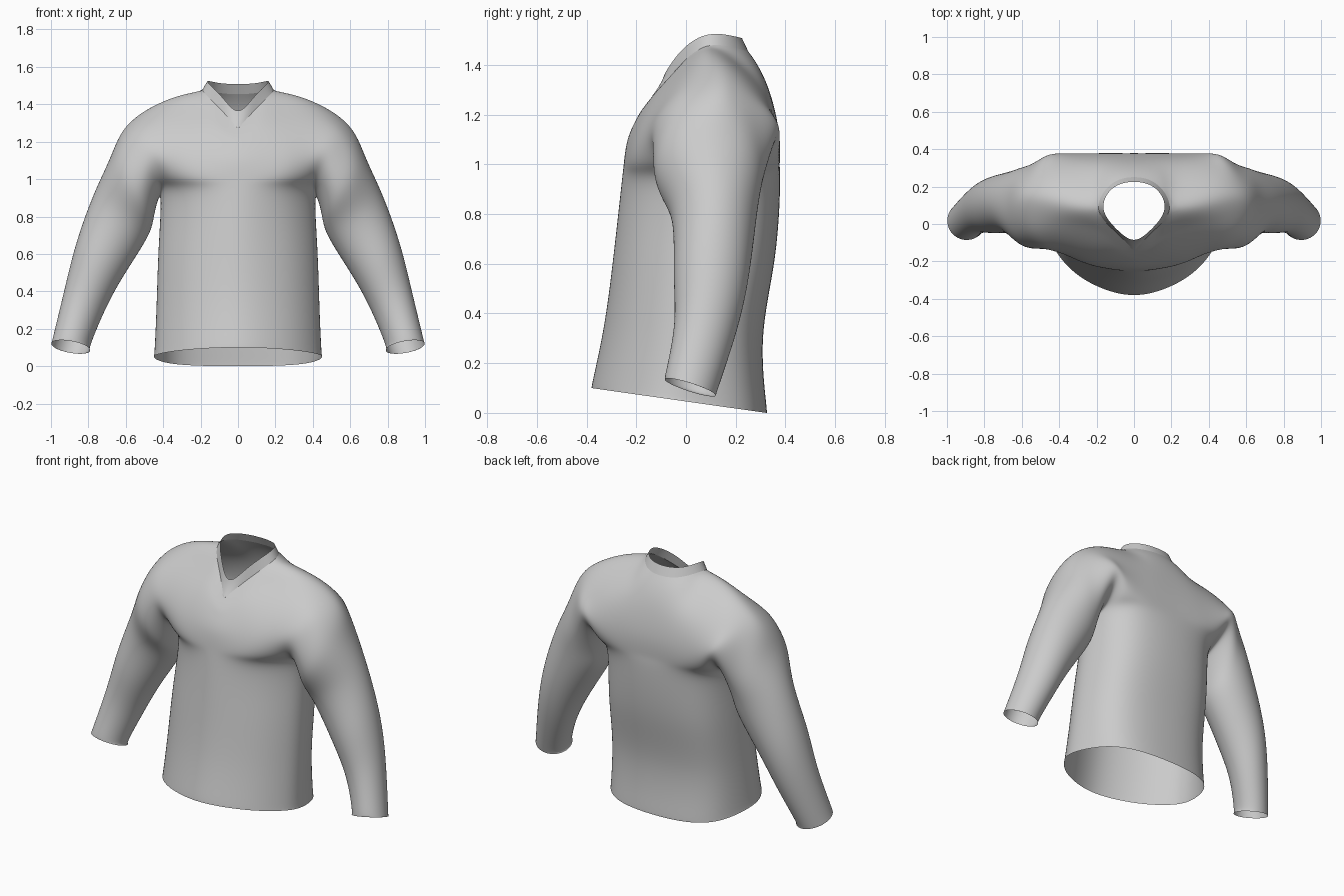
import bpy, bmesh, math
from mathutils import Vector

if "Cube" in bpy.data.objects:
    bpy.data.objects.remove(bpy.data.objects["Cube"])


def limit_point(v, sharp):
    """Where a cage vertex ends up on the subdivided surface."""
    if v in sharp:
        return v.co.copy()
    if v.is_boundary:
        ends = [e.other_vert(v).co for e in v.link_edges if e.is_boundary]
        return (v.co * 4 + sum(ends, Vector())) / 6
    n = len(v.link_edges)
    near = sum((e.other_vert(v).co for e in v.link_edges), Vector())
    diag = sum((l.link_loop_next.link_loop_next.vert.co for l in v.link_loops), Vector())
    return (v.co * n * n + near * 4 + diag) / (n * (n + 5))


def cloth(name, grids, corners=()):
    """Mirrored quad grids, welded, fitted so the smooth surface passes through the points."""
    bm = bmesh.new()
    found = {}

    def vert(p, side):
        key = (round(p[0] * side, 4), round(p[1], 4), round(p[2], 4))
        if key not in found:
            found[key] = bm.verts.new(key)
        return found[key]

    for side in (1, -1):
        for grid in grids:
            for a, b in zip(grid, grid[1:]):
                for i in range(len(a) - 1):
                    quad = [vert(p, side) for p in (a[i], a[i + 1], b[i + 1], b[i])]
                    bm.faces.new(quad if side > 0 else quad[::-1])
    bmesh.ops.recalc_face_normals(bm, faces=bm.faces[:])
    sharp = {vert(p, 1) for p in corners}
    target = {v: v.co.copy() for v in bm.verts}
    for _ in range(5):
        moves = {v: target[v] - limit_point(v, sharp) for v in bm.verts}
        for v, d in moves.items():
            v.co += d
    bm.verts.index_update()
    sharp_ids = [v.index for v in sharp]
    for f in bm.faces:
        f.smooth = True
    mesh = bpy.data.meshes.new(name)
    bm.to_mesh(mesh)
    bm.free()
    crease = mesh.attributes.new("crease_vert", 'FLOAT', 'POINT')
    for i in sharp_ids:
        crease.data[i].value = 1.0
    obj = bpy.data.objects.new(name, mesh)
    bpy.context.collection.objects.link(obj)
    sub = obj.modifiers.new("smooth", 'SUBSURF')
    sub.levels = sub.render_levels = 3
    return obj


# Lower torso rings: height, hem tilt, half width, front y, back y, side y
RINGS = [(.046, .142, .45, -.38, .325, -.03), (.10, .142, .445, -.37, .321, -.025),
         (.33, .06, .435, -.33, .31, .0), (.62, .0, .425, -.293, .357, .04),
         (.90, .0, .415, -.262, .378, .08)]
FX = (0, .35, .67, .9, 1)
FRONT = (1, .91, .69, .38, 0)
BACK = (1, .97, .84, .52, 0)


def half_ring(ring, depth, is_back):
    z, tilt, w, yf, yb, ys = ring
    row = []
    for fx, d in zip(FX, depth):
        y = ys + ((yb if is_back else yf) - ys) * d
        row.append((w * fx, y, z - tilt * y))
    return row


front_low = [half_ring(r, FRONT, False) for r in RINGS]
back_low = [half_ring(r, BACK, True) for r in RINGS]

# Chest and back rows, centre line to armhole
front_up = [
    [(0, -.25, 1.0), (.145, -.238, 1.0), (.27, -.2, 1.0), (.375, -.125, 1.0), (.43, -.06, .97)],
    [(0, -.235, 1.1), (.15, -.215, 1.12), (.28, -.187, 1.13), (.39, -.155, 1.12), (.475, -.135, 1.09)],
    [(0, -.2, 1.18), (.12, -.158, 1.24), (.25, -.115, 1.27), (.42, -.085, 1.255), (.54, -.08, 1.2)],
    [(0, -.17, 1.23), (.11, -.1, 1.315), (.22, -.02, 1.38), (.41, .01, 1.355), (.575, .01, 1.26)],
    [(0, -.14, 1.27), (.1, -.04, 1.38), (.19, .08, 1.475), (.4, .1, 1.412), (.59, .12, 1.29)]]
back_up = [
    [(0, .377, 1.0), (.145, .376, 1.0), (.27, .367, 1.0), (.37, .33, 1.0), (.425, .25, .98)],
    [(0, .375, 1.12), (.15, .375, 1.12), (.28, .373, 1.12), (.39, .375, 1.12), (.465, .365, 1.11)],
    [(0, .34, 1.28), (.14, .335, 1.28), (.27, .32, 1.28), (.42, .31, 1.26), (.535, .29, 1.21)],
    [(0, .293, 1.39), (.14, .27, 1.395), (.24, .21, 1.405), (.42, .2, 1.375), (.575, .2, 1.27)],
    [(0, .25, 1.455), (.125, .21, 1.465)] + front_up[-1][2:]]

# Sleeve rings: inner x, z, outer x, z, front y, back y, cuff tilt
SLEEVE = [(.45, .80, .68, 1.12, -.125, .31, 0), (.49, .68, .77, .92, -.06, .285, 0),
          (.62, .47, .86, .67, -.05, .255, 0), (.72, .28, .925, .42, -.047, .205, .01),
          (.785, .125, .985, .17, -.078, .135, .03), (.79, .085, .998, .12, -.085, .12, .032)]
armhole = ([front_low[-1][4]] + [r[4] for r in front_up]
           + [r[4] for r in back_up[-2::-1]] + [front_low[-1][4]])
sleeve = [armhole]
for ix, iz, ox, oz, yf, yb, tilt in SLEEVE:
    ring = []
    for k in range(11):
        t = math.tau * (k % 10) / 10
        c, s = (1 - math.cos(t)) / 2, math.sin(t)
        ring.append((ix + (ox - ix) * c, (yf + yb) / 2 - s * (yb - yf) / 2,
                     iz + (oz - iz) * c + tilt * s))
    sleeve.append(ring)

# Shirt body with both sleeves
cloth("shirt_body", [front_low + front_up, back_low + back_up, sleeve], [front_up[-1][0]])

# V-neck collar band, sewn to the neckline
outer = front_up[-1][:3] + back_up[-1][1::-1]
inner = [(0, -.085, 1.365), (.09, -.03, 1.445), (.163, .08, 1.52), (.115, .19, 1.516), (0, .225, 1.508)]
cloth("collar_band", [[outer, inner]], [outer[0]])
